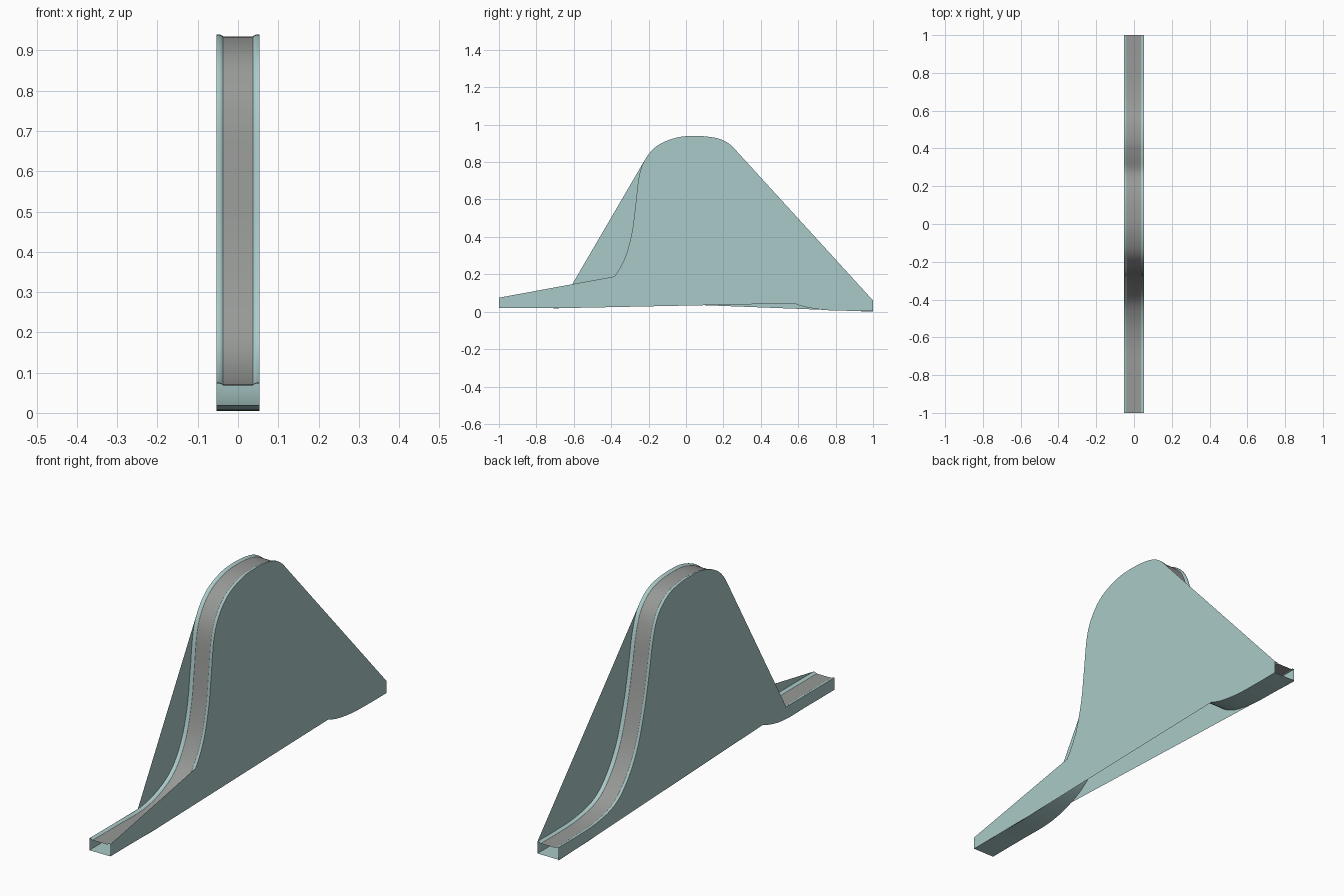
import bpy
from mathutils import Vector

if "Cube" in bpy.data.objects:
    bpy.data.objects.remove(bpy.data.objects["Cube"])

W = 0.053          # half width
T = 0.055          # deck thickness


def material(name, rgb):
    m = bpy.data.materials.new(name)
    m.diffuse_color = (*rgb, 1)
    m.use_nodes = True
    m.node_tree.nodes["Principled BSDF"].inputs["Base Color"].default_value = m.diffuse_color
    return m


teal = material("pale_teal", (0.40, 0.59, 0.58))
grey = material("track_grey", (0.31, 0.32, 0.31))

# Track centre line in (y, z): flat, steep climb, rounded crest, descent, flat
KEYS = [(-1, .075), (-.8, .075), (-.63, .076), (-.5, .108), (-.4, .17), (-.33, .28),
        (-.29, .42), (-.27, .57), (-.25, .73), (-.215, .82), (-.15, .89), (-.05, .931),
        (.05, .94), (.15, .931), (.22, .905), (.28, .845), (.315, .75), (.34, .62),
        (.375, .46), (.43, .29), (.51, .165), (.60, .095), (.73, .066), (.87, .06), (1, .06)]


def spline(keys, steps=5):
    p = [Vector(k) for k in keys]
    p = [2 * p[0] - p[1]] + p + [2 * p[-1] - p[-2]]
    out = []
    for i in range(1, len(p) - 2):
        a, b, c, d = p[i - 1:i + 3]
        for s in range(steps):
            t = s / steps
            out.append(0.5 * (2 * b + (c - a) * t + (2 * a - 5 * b + 4 * c - d) * t * t
                              + (3 * b - a - 3 * c + d) * t ** 3))
    return out + [p[-2]]


path = spline(KEYS)


def offset(dist):
    # Shift the path along its normal, keeping both ends on y = -1 and 1
    out = []
    for i, q in enumerate(path):
        d = (path[min(i + 1, len(path) - 1)] - path[max(i - 1, 0)]).normalized()
        v = q + Vector((-d.y, d.x)) * dist
        if i in (0, len(path) - 1):
            v.x = q.x
        out.append(v)
    return out


def add_mesh(name, verts, faces, mat, smooth=False):
    me = bpy.data.meshes.new(name)
    me.from_pydata(verts, [], faces)
    me.materials.append(mat)
    ob = bpy.data.objects.new(name, me)
    bpy.context.collection.objects.link(ob)
    if smooth:
        bpy.context.view_layer.objects.active = ob
        ob.select_set(True)
        bpy.ops.object.shade_smooth_by_angle(angle=0.5)
        ob.select_set(False)
    return ob


def ribbon(name, section, mat, flip=False):
    # Sweep an (x, normal offset) section along the path
    rows = [[(x, v.x, v.y) for v in offset(d)] for x, d in section]
    n = len(path)
    faces = []
    for r in range(len(section) - 1):
        for i in range(n - 1):
            f = (r * n + i, (r + 1) * n + i, (r + 1) * n + i + 1, r * n + i + 1)
            faces.append(f[::-1] if flip else f)
    return add_mesh(name, [v for row in rows for v in row], faces, mat, True)


# Recessed running surface, side rails and underside
ribbon("track_surface", [(-.037, -.005), (.037, -.005)], grey)
ribbon("left_rail", [(-W, 0), (-.046, 0), (-.041, -.002), (-.037, -.005)], teal)
ribbon("right_rail", [(.037, -.005), (.041, -.002), (.046, 0), (W, 0)], teal)
ribbon("underside", [(-W, -T), (W, -T)], teal, True)

under = offset(-T)


def part(curve, lo, hi):
    return [(v.x, v.y) for v in curve if lo <= v.x <= hi]


def panel(name, x, outline):
    idx = list(range(len(outline)))
    add_mesh(name, [(x, y, z) for y, z in outline], [idx if x > 0 else idx[::-1]], teal)


# Right panel: follows the climb, straight edge down the back
low = [p for p in part(under, .5, 1) if p[1] < .052]
right_bottom = [(-1, .02), (-.62, .02)] + low
right_top = [(-1, .075)] + part(path, -.4, .28) + [(1, .06)]
panel("right_side_panel", W, right_bottom + right_top[::-1])

# Left panel: straight edge up the front, follows the descent
low = [p for p in part(under, -1, -.4) if p[1] < .066]
left_bottom = low + [(1, .0)]
left_top = [(-1, .075), (-.65, .075)] + [
    (v.x, v.y) for v in path if v.x > -.23 and v.y > .8 or v.x > .1]
panel("left_side_panel", -W, left_bottom + left_top[::-1])
